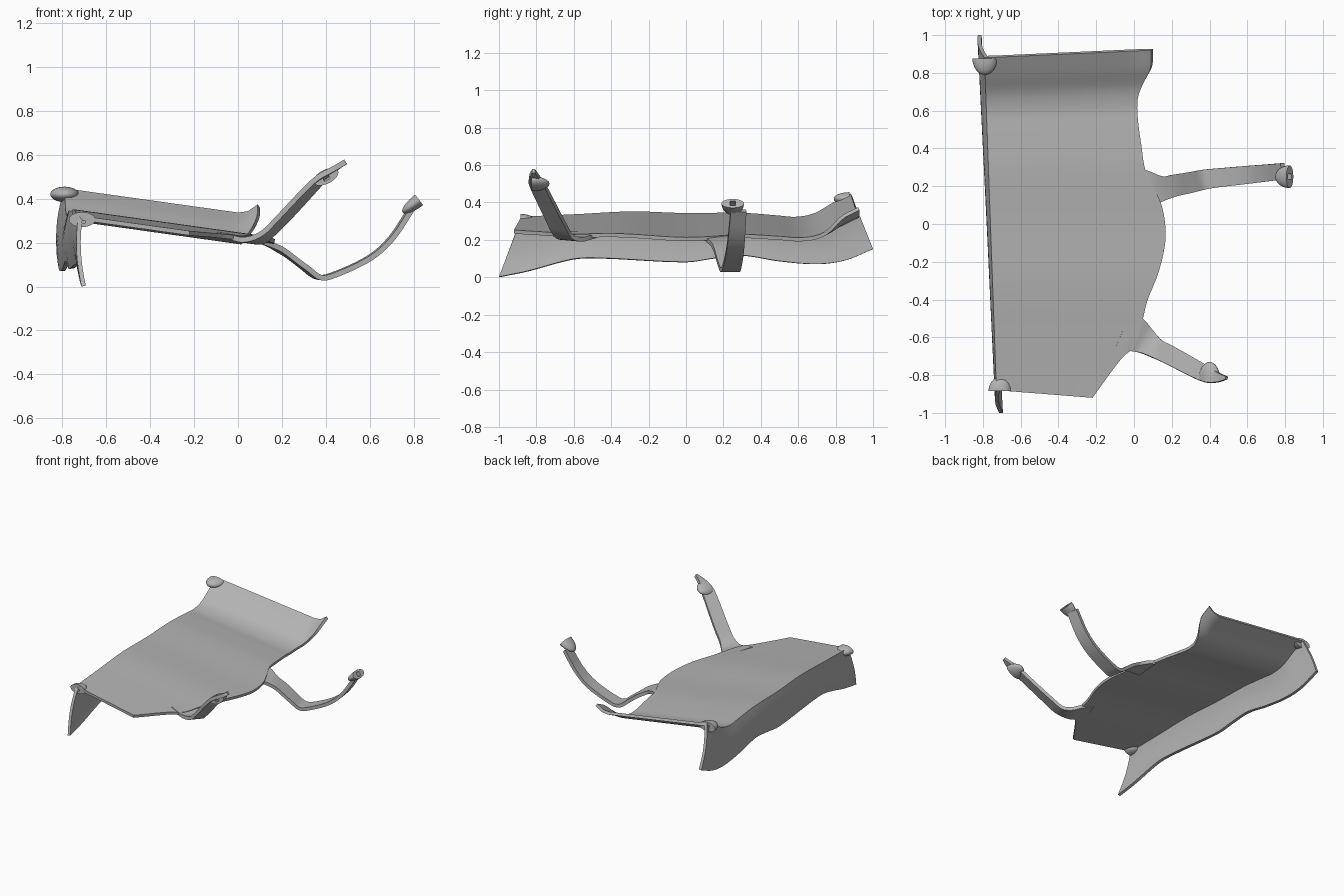
import bpy, bmesh, math
from mathutils import Vector, Matrix

if "Cube" in bpy.data.objects:
    bpy.data.objects.remove(bpy.data.objects["Cube"])

GREY = (0.45, 0.45, 0.45, 1)
mat = bpy.data.materials.new("plain grey")
mat.use_nodes = True
mat.diffuse_color = GREY
mat.node_tree.nodes["Principled BSDF"].inputs["Base Color"].default_value = GREY

SLOPE = 0.14


def add_object(name, bm):
    mesh = bpy.data.meshes.new(name)
    bm.to_mesh(mesh)
    bm.free()
    ob = bpy.data.objects.new(name, mesh)
    bpy.context.collection.objects.link(ob)
    mesh.materials.append(mat)
    return ob


def finish(ob, mod, angle=35):
    """Apply the modifier and shade smooth with sharp edges."""
    bpy.ops.object.select_all(action='DESELECT')
    ob.select_set(True)
    bpy.context.view_layer.objects.active = ob
    bpy.ops.object.modifier_apply(modifier=mod.name)
    bpy.ops.object.shade_smooth_by_angle(angle=math.radians(angle))


def smooth(points, t):
    """Smooth curve through (t, value) pairs."""
    def tangent(k):
        a, b = points[max(k - 1, 0)], points[min(k + 1, len(points) - 1)]
        return (b[1] - a[1]) / (b[0] - a[0])
    t = min(max(t, points[0][0]), points[-1][0])
    k = 0
    while k < len(points) - 2 and t > points[k + 1][0]:
        k += 1
    (t0, a), (t1, b) = points[k], points[k + 1]
    h = t1 - t0
    s = (t - t0) / h
    return (a * (1 + 2 * s) * (1 - s) ** 2 + tangent(k) * h * s * (1 - s) ** 2
            + b * s * s * (3 - 2 * s) + tangent(k + 1) * h * s * s * (s - 1))


def sheet(name, rows, thickness, offset):
    """Thin solid sheet from a grid of points."""
    bm = bmesh.new()
    grid = [[bm.verts.new(p) for p in row] for row in rows]
    for a, b in zip(grid, grid[1:]):
        for j in range(len(a) - 1):
            bm.faces.new((a[j], a[j + 1], b[j + 1], b[j]))
    ob = add_object(name, bm)
    mod = ob.modifiers.new("thickness", 'SOLIDIFY')
    mod.thickness, mod.offset = thickness, offset
    mod.use_even_offset = True
    finish(ob, mod)
    return ob


# Wavy panel with a folded side flange
CREST = [(-0.9, 0.33), (-0.6, 0.342), (-0.3, 0.355), (0, 0.345), (0.3, 0.345),
         (0.5, 0.33), (0.6, 0.322), (0.7, 0.34), (0.8, 0.395), (0.9, 0.445)]
HEM = [(-1, 0), (-0.85, 0.03), (-0.6, 0.095), (-0.45, 0.1), (0, 0.08), (0.15, 0.1),
       (0.3, 0.115), (0.5, 0.085), (0.7, 0.07), (0.85, 0.09), (1, 0.15)]
OUTLINE = [(-0.9, -0.22), (-0.69, -0.06), (-0.64, 0), (-0.5, 0.045), (-0.4, 0.07),
           (-0.25, 0.13), (-0.1, 0.165), (0, 0.165), (0.1, 0.145), (0.2, 0.1),
           (0.28, 0.06), (0.4, 0.04), (0.55, 0.02), (0.65, 0.02), (0.72, 0.045),
           (0.8, 0.085), (0.9, 0.09)]
rows = []
ROWS, FLANGE_COLS, PANEL_COLS = 72, 8, 20
for i in range(ROWS + 1):
    s = -1 + 2 * i / ROWS
    y = 0.88 * s
    crest = smooth(CREST, 0.9 * s)
    fold_x = -0.76 - 0.036 * y
    fold_z = crest - SLOPE * (fold_x + 0.77)
    row = []
    for j in range(FLANGE_COLS):
        w = 1 - j / FLANGE_COLS
        x = fold_x - (0.01 + 0.025 * s) * w - 0.015 * math.sin(math.pi * w)
        row.append((x, y + 0.12 * s * w, fold_z + (smooth(HEM, s) - fold_z) * w))
    edge_x = smooth(OUTLINE, 0.9 * s)
    for j in range(PANEL_COLS + 1):
        u = j / PANEL_COLS
        x = fold_x + (edge_x - fold_x) * u
        lip = min(max((s - 0.7) / 0.2, 0), 1) * 0.05 * min(max(x / 0.09, 0), 1) ** 2
        row.append((x, y + 0.04 * s * u, crest - SLOPE * (x + 0.77) + lip))
    rows.append(row)
sheet("wavy_panel", rows, 0.02, -1)


def arm(name, path):
    """Curved ribbon through (x, y, z, width) stations."""
    curves = [[(k, p[c]) for k, p in enumerate(path)] for c in range(4)]
    steps = 5 * (len(path) - 1)
    stations = [[smooth(c, k / 5) for c in curves] for k in range(steps + 1)]
    rows = []
    for k, (x, y, z, width) in enumerate(stations):
        a, b = stations[max(k - 1, 0)], stations[min(k + 1, steps)]
        side = Vector((a[1] - b[1], b[0] - a[0], 0)).normalized()
        side.z = -SLOPE * side.x
        rows.append([Vector((x, y, z)) + side * width * f for f in (0.5, 0.25, 0, -0.25, -0.5)])
    sheet(name, rows, 0.024, 0)


arm("front_arm", [(-0.06, -0.56, 0.233, 0.2), (0, -0.585, 0.222, 0.19), (0.06, -0.62, 0.208, 0.14),
                  (0.12, -0.66, 0.23, 0.105), (0.2, -0.7, 0.305, 0.1), (0.36, -0.785, 0.475, 0.09),
                  (0.43, -0.81, 0.53, 0.06), (0.49, -0.815, 0.568, 0.015)])
arm("back_arm", [(0.04, 0.19, 0.217, 0.2), (0.1, 0.185, 0.207, 0.17), (0.16, 0.19, 0.185, 0.125),
                 (0.22, 0.205, 0.15, 0.115), (0.3, 0.22, 0.09, 0.11), (0.37, 0.235, 0.042, 0.105),
                 (0.45, 0.245, 0.058, 0.1), (0.6, 0.26, 0.13, 0.095), (0.7, 0.27, 0.22, 0.09),
                 (0.79, 0.28, 0.355, 0.085)])


def clip(name, centre, normal, side, size):
    """Half dome with a square socket in its flat face."""
    n, s = Vector(normal).normalized(), Vector(side).normalized()
    frame = Matrix((n, s, n.cross(s))).transposed().to_4x4()
    frame.translation = centre
    bm = bmesh.new()
    bmesh.ops.create_uvsphere(bm, u_segments=32, v_segments=16, radius=1)
    cut = bmesh.ops.bisect_plane(bm, geom=bm.verts[:] + bm.edges[:] + bm.faces[:],
                                 plane_co=(0, 0, 0), plane_no=(1, 0, 0), clear_outer=True)
    bmesh.ops.contextual_create(bm, geom=[e for e in cut["geom_cut"] if isinstance(e, bmesh.types.BMEdge)])
    bmesh.ops.transform(bm, matrix=frame @ Matrix.Diagonal((*size, 1)), verts=bm.verts)
    bmesh.ops.recalc_face_normals(bm, faces=bm.faces)
    ob = add_object(name, bm)

    bm = bmesh.new()
    bmesh.ops.create_cube(bm, size=1)
    bmesh.ops.transform(bm, matrix=frame @ Matrix.Diagonal((0.08, 0.03, 0.03, 1)), verts=bm.verts)
    cutter = add_object("socket_cutter", bm)
    cutter.hide_render = True
    mod = ob.modifiers.new("socket", 'BOOLEAN')
    mod.operation, mod.object, mod.solver = 'DIFFERENCE', cutter, 'EXACT'
    finish(ob, mod)
    bpy.data.objects.remove(cutter)


# Clips at the fold corners and arm tips
clip("back_corner_clip", (-0.79, 0.875, 0.42), (0, 1, 0), (1, 0, 0), (0.085, 0.065, 0.035))
clip("front_corner_clip", (-0.71, -0.885, 0.305), (0, -1, 0), (1, 0, 0), (0.075, 0.06, 0.034))
clip("front_arm_clip", (0.4, -0.825, 0.5), (0, -1, 0), (0.9, 0, 0.45), (0.095, 0.062, 0.032))
clip("back_arm_clip", (0.825, 0.25, 0.395), (0.79, 0, 0.61), (0, 1, 0), (0.095, 0.06, 0.03))
